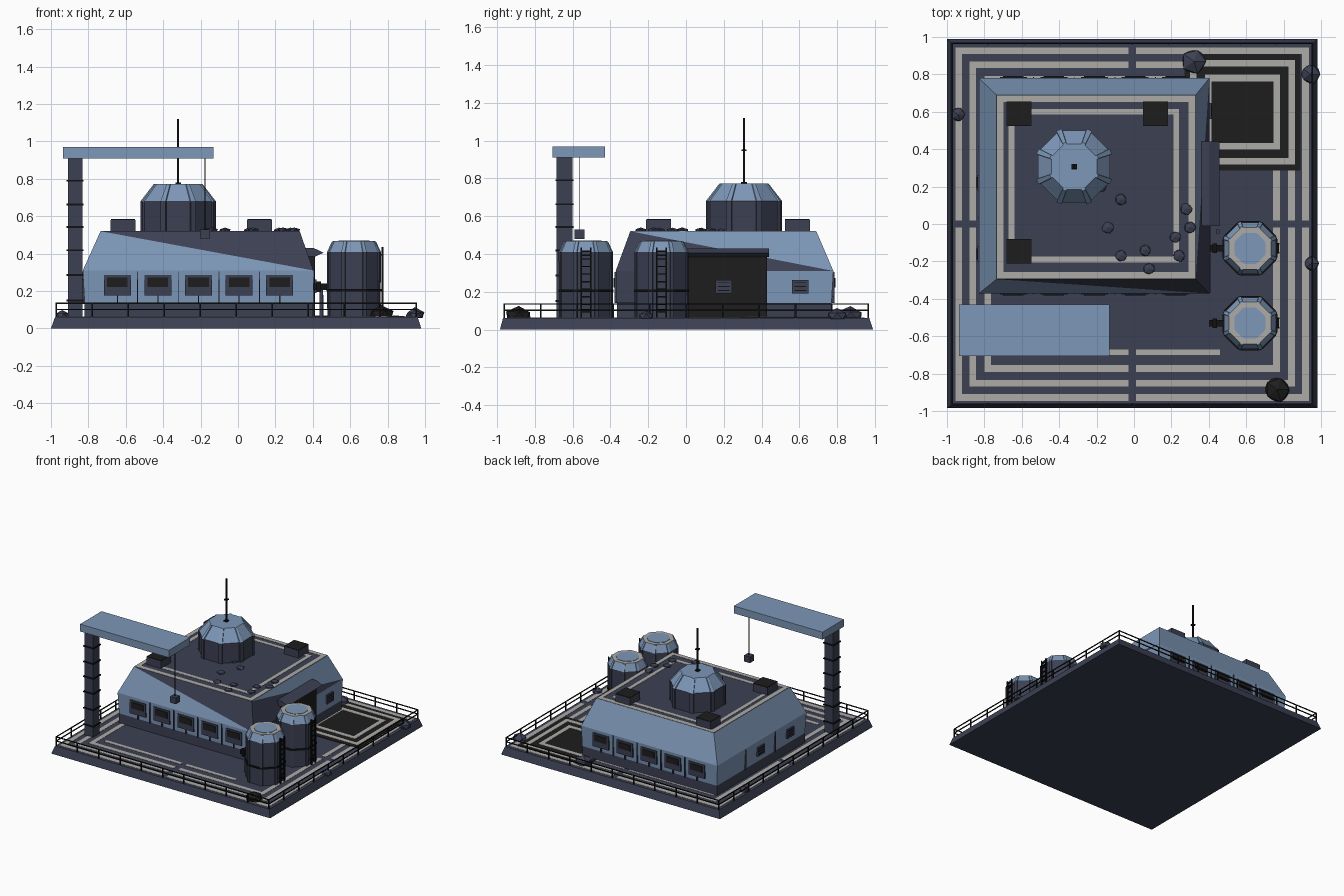
import bpy, bmesh, math, random
from mathutils import Matrix, Vector

random.seed(4)
cube = bpy.data.objects.get("Cube")
if cube:
    bpy.data.objects.remove(cube, do_unlink=True)


def material(name, r, g, b):
    m = bpy.data.materials.new(name)
    m.use_nodes = True
    m.diffuse_color = (r, g, b, 1)
    m.node_tree.nodes["Principled BSDF"].inputs["Base Color"].default_value = (r, g, b, 1)
    return m


BLUE = material("steel blue", .205, .309, .477)
SLATE = material("slate", .045, .051, .086)
BEIGE = material("pale stripe", .42, .41, .39)
BLACK = material("charcoal", .0125, .0125, .0125)
DARK = material("near black", .006, .006, .007)


def finish(name, bm, *mats):
    bmesh.ops.recalc_face_normals(bm, faces=bm.faces)
    mesh = bpy.data.meshes.new(name)
    bm.to_mesh(mesh)
    bm.free()
    for m in mats:
        mesh.materials.append(m)
    ob = bpy.data.objects.new(name, mesh)
    bpy.context.collection.objects.link(ob)
    return ob


def boxes(name, mat, *spans):
    """One object made of boxes given as x0, x1, y0, y1, z0, z1."""
    bm = bmesh.new()
    for x0, x1, y0, y1, z0, z1 in spans:
        mid = Vector((x0 + x1, y0 + y1, z0 + z1)) / 2
        size = Matrix.Diagonal((x1 - x0, y1 - y0, z1 - z0, 1))
        bmesh.ops.create_cube(bm, size=1, matrix=Matrix.Translation(mid) @ size)
    return finish(name, bm, mat)


def frame(cx, cy, hx, hy, width, z, gap=0):
    """Flat strips around a rectangle, with optional gaps at mid side."""
    out = []
    for s in (-1, 1):
        ya, yb = sorted((cy + s * hy, cy + s * (hy - width)))
        xa, xb = sorted((cx + s * hx, cx + s * (hx - width)))
        for t in (-1, 1):
            a, b = sorted((t * gap, t * hx))
            out.append((cx + a, cx + b, ya, yb, z, z + .003))
            a, b = sorted((t * gap, t * (hy - width)))
            out.append((xa, xb, cy + a, cy + b, z, z + .003))
    return out


def loft(bm, rings):
    """Skin closed rings of points; returns faces per level."""
    loops = [[bm.verts.new(p) for p in ring] for ring in rings]
    levels = []
    for lo, up in zip(loops, loops[1:]):
        n = len(lo)
        levels.append([bm.faces.new((lo[i], lo[(i + 1) % n], up[(i + 1) % n], up[i]))
                       for i in range(n)])
    bm.faces.new(loops[0][::-1])
    levels.append([bm.faces.new(loops[-1])])
    return levels


def rect(x0, x1, y0, y1, z):
    return [(x0, y0, z), (x1, y0, z), (x1, y1, z), (x0, y1, z)]


def ribbed_octagon(cx, cy, r, z, rib):
    """Octagon with flat sides on the axes and a raised rib on each corner."""
    pts = []
    for k in range(8):
        corner = math.radians(k * 45 + 22.5)
        for off, out in ((-4.5, 0), (-4, rib), (4, rib), (4.5, 0)):
            a = math.radians(off)
            radius = r / math.cos(math.pi / 8 - abs(a)) + out
            pts.append((cx + radius * math.cos(corner + a), cy + radius * math.sin(corner + a), z))
    return pts


def drum(name, cx, cy, profile, mats, rib=0.0):
    """Octagonal body; the second material, if any, covers all above the first level."""
    bm = bmesh.new()
    levels = loft(bm, [ribbed_octagon(cx, cy, r, z, rib) for r, z in profile])
    for level in levels[1:]:
        for f in level:
            f.material_index = len(mats) - 1
    return finish(name, bm, *mats)


# Platform with sloped edge and painted deck lines
bm = bmesh.new()
loft(bm, [rect(-1, .98, -.985, .99, 0), rect(-.978, .96, -.968, .97, .062)])
finish("platform", bm, SLATE)
lines = []
for half in (.945, .87, .79):
    lines += frame(-.01, 0, half, half, .036, .061, gap=.02)
lines += [(-.72, -.03, -.7, -.67, .061, .064), (.01, .46, -.7, -.67, .061, .064)]
boxes("deck_lines", BEIGE, *lines)

# Landing pad
boxes("landing_pad", BLACK, (.27, .89, .285, .91, .06, .066))
boxes("pad_lines", BEIGE, *frame(.58, .598, .28, .28, .035, .065),
      *frame(.58, .598, .2, .2, .035, .065))

# Main building: plinth, upright walls, sloped upper walls
bm = bmesh.new()
walls = [rect(-.82, .40, -.365, .77, z) for z in (.06, .14)]
walls += [rect(-.83, .403, -.372, .78, .31), rect(-.735, .33, -.295, .69, .52)]
levels = loft(bm, walls)
for f in levels[1] + levels[2]:
    f.material_index = 1
for side in (0, 1):
    f = levels[2][side]
    lo_a, lo_b, up_b, up_a = f.verts
    bm.faces.remove(f)
    lower = bm.faces.new((lo_a, lo_b, up_a))
    upper = bm.faces.new((lo_b, up_b, up_a))
    lower.material_index, upper.material_index = 1 - side, side
finish("main_building", bm, SLATE, BLUE)
boxes("side_wall_panel", SLATE, (.4, .408, -.37, 0, .14, .31))

# Roof trim and equipment
boxes("roof_lines", BEIGE, *frame(-.2025, .1975, .53, .49, .035, .519),
      *frame(-.215, .205, .455, .41, .03, .519))
units = [(-.615, .59), (.115, .59), (-.615, -.145)]
boxes("roof_units", SLATE, *[(x - .066, x + .066, y - .066, y + .066, .52, .58) for x, y in units])
boxes("roof_unit_lids", BLACK, *[(x - .065, x + .065, y - .065, y + .065, .575, .585) for x, y in units])

# Windows and wall seams on front and back, vents on the sides
frames, panes, seams = [], [], []
for y, s in ((-.366, -1), (.774, 1)):
    ya, yb = sorted((y - s * .02, y + s * .012))
    pa, pb = sorted((y, y + s * .017))
    for i in range(5):
        x = -.645 + i * .217
        frames.append((x - .072, x + .072, ya, yb, .175, .285))
        panes.append((x - .055, x + .055, pa, pb, .222, .272))
        if i < 4:
            seams.append((x + .106, x + .111, ya, yb, .14, .305))
        seams.append((x - .003, x + .003, ya, yb, .14, .175))
vents, slats = [], []
for x, s, y in ((.405, 1, .605), (.41, 1, .2), (-.828, -1, .22), (-.828, -1, -.16)):
    xa, xb = sorted((x - s * .02, x + s * .01))
    vents.append((xa, xb, y - .043, y + .043, .19, .262))
    xa, xb = sorted((x, x + s * .013))
    slats += [(xa, xb, y - .03, y + .03, z, z + .005) for z in (.205, .225, .245)]
seams += [(-.834, -.82, y, y + .005, .14, .305) for y in (.03, .41)]
boxes("window_frames", SLATE, *frames)
boxes("window_panes", BLACK, *panes)
boxes("wall_seams", SLATE, *seams)
boxes("side_vents", SLATE, *vents)
boxes("vent_slats", DARK, *slats)

# Side entrance with door and awning
boxes("side_door", BLACK, (.33, .411, 0, .43, .06, .4))
bm = bmesh.new()
loft(bm, [rect(.34, .415, -.01, .44, .385), rect(.34, .457, -.01, .44, .405),
          rect(.34, .405, -.01, .44, .43)])
finish("door_awning", bm, SLATE)
boxes("door_post", SLATE, (.438, .458, -.05, -.03, .06, .18))

# Roof dome and antenna
drum("roof_dome", -.32, .307, [(.193, .52), (.193, .68), (.122, .772)], (SLATE, BLUE), .009)
boxes("antenna", DARK, (-.325, -.315, .302, .312, .77, 1.12),
      (-.334, -.306, .293, .321, .945, .953), (-.335, -.305, .292, .322, .77, .78))

# Storage tanks with rim, lid, band, ladder and feed pipe
for label, cy in (("rear", -.13), ("front", -.53)):
    drum(label + "_tank", .62, cy, [(.137, .06), (.138, .41), (.112, .465)], (SLATE, BLUE), .006)
    drum(label + "_tank_rim", .62, cy, [(.112, .465), (.112, .468)], (BEIGE,))
    drum(label + "_tank_lid", .62, cy, [(.083, .465), (.083, .471)], (BLUE,))
    drum(label + "_tank_band", .62, cy, [(.146, .198), (.146, .211)], (DARK,))
    ladder = [(.768, .778, cy + s * .025 - .004, cy + s * .025 + .004, .06, .435) for s in (-1, 1)]
    ladder += [(.768, .776, cy - .025, cy + .025, z / 100, z / 100 + .007) for z in range(9, 43, 4)]
    ladder += [(.74, .77, cy - .025, cy + .025, z, z + .008) for z in (.1, .39)]
    boxes(label + "_tank_ladder", DARK, *ladder)
    boxes(label + "_feed_pipe", DARK, (.4, .5, cy - .017, cy + .017, .205, .24),
          (.42, .445, cy - .026, cy + .026, .195, .25))
    boxes(label + "_pipe_support", SLATE, (.435, .455, cy - .012, cy + .012, .06, .21))

# Crane: mast, collars, beam, cable and load
boxes("crane_mast", SLATE, (-.91, -.832, -.685, -.602, .06, .92))
boxes("crane_collars", DARK, *[(-.917, -.825, -.692, -.595, z, z + .01)
                               for z in (.145, .28, .413, .537, .658, .785)])
boxes("crane_beam", BLUE, (-.935, -.132, -.706, -.43, .91, .97))
boxes("crane_cable", DARK, (-.178, -.173, -.565, -.56, .52, .92))
boxes("crane_load", SLATE, (-.202, -.15, -.59, -.537, .48, .53))

# Perimeter railing
rail = []
for i in range(11):
    x, y = -.972 + i * .1925, -.962 + i * .1927
    rail += [(x - .004, x + .004, s - .004, s + .004, .055, .137) for s in (-.962, .965)]
    rail += [(s - .004, s + .004, y - .004, y + .004, .055, .137) for s in (-.972, .953)]
for z in (.098, .132):
    rail += [(-.972, .953, s - .003, s + .003, z, z + .007) for s in (-.962, .965)]
    rail += [(s - .003, s + .003, -.962, .965, z, z + .007) for s in (-.972, .953)]
boxes("railing", DARK, *rail)


# Rocks on the deck and rubble on the roof
def rock(name, x, y, z, r, height, mat):
    bm = bmesh.new()
    bmesh.ops.create_icosphere(bm, subdivisions=1, radius=r)
    for v in bm.verts:
        v.co *= random.uniform(.92, 1.08)
        v.co.z = max(v.co.z, -r * .2) * height
        v.co += Vector((x, y, z))
    finish(name, bm, mat)


for x, y, r, mat in ((.32, .87, .072, SLATE), (.945, .8, .055, SLATE), (-.94, .585, .04, SLATE),
                     (.95, -.21, .042, SLATE), (.765, -.885, .073, BLACK)):
    rock("deck_rock", x, y, .065, r, .85, mat)
for x, y in ((-.07, .13), (-.14, -.02), (-.07, -.17), (.06, -.14), (.08, -.24),
             (.22, -.07), (.24, -.17), (.3, -.02), (.28, .08), (-.18, .2)):
    rock("roof_rubble", x, y, .523, .034, .5, SLATE)
